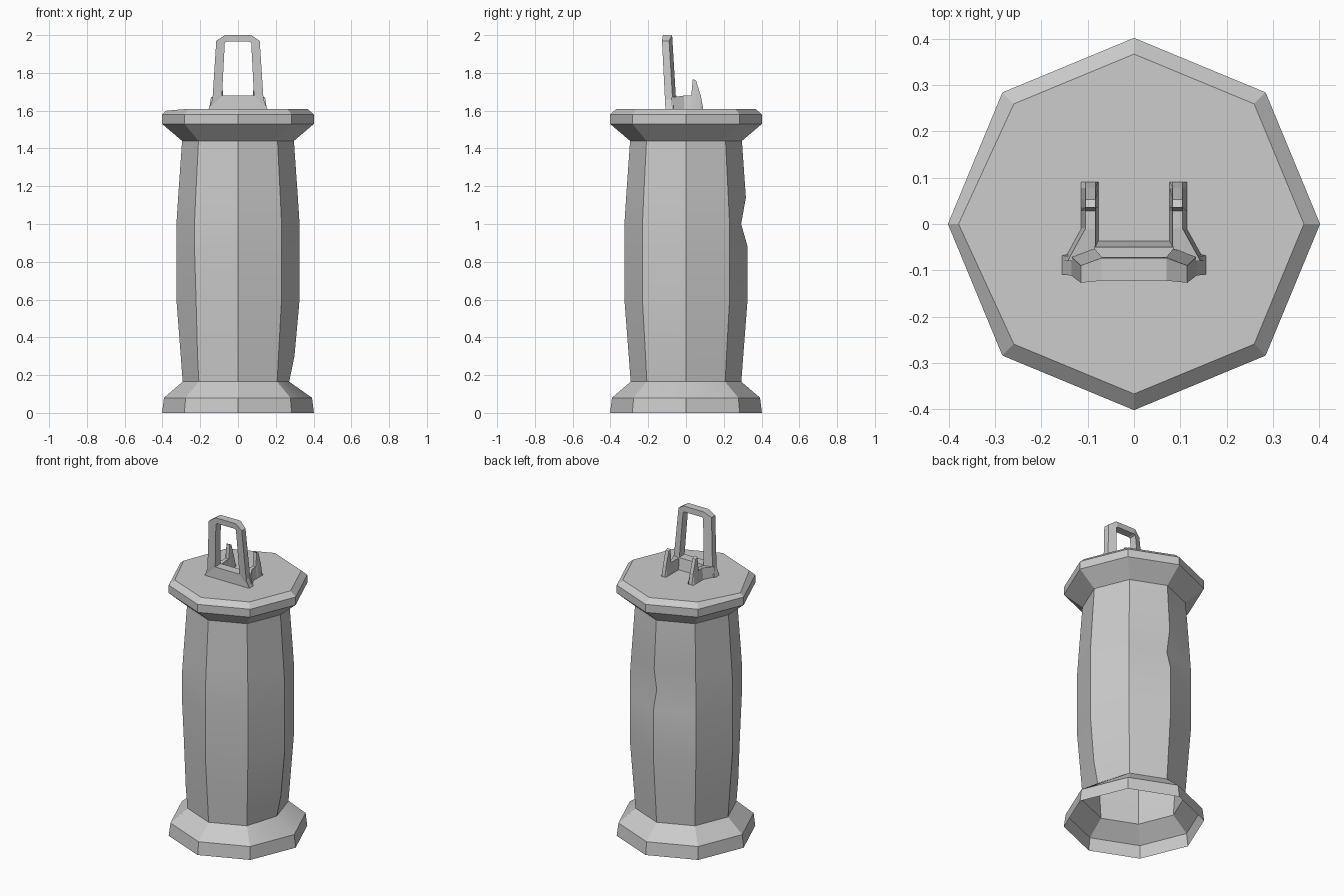
import bpy, bmesh, math

if "Cube" in bpy.data.objects:
    bpy.data.objects.remove(bpy.data.objects["Cube"])


def finish(bm, name, angle):
    bmesh.ops.recalc_face_normals(bm, faces=bm.faces)
    mesh = bpy.data.meshes.new(name)
    bm.to_mesh(mesh)
    bm.free()
    ob = bpy.data.objects.new(name, mesh)
    bpy.context.collection.objects.link(ob)
    bpy.ops.object.select_all(action='DESELECT')
    ob.select_set(True)
    bpy.context.view_layer.objects.active = ob
    if angle:
        bpy.ops.object.shade_smooth_by_angle(angle=math.radians(angle))
    return ob


def loft(bm, rings, close=False):
    """Skin closed loops of points in sequence."""
    loops = [[bm.verts.new(p) for p in ring] for ring in rings]
    pairs = list(zip(loops, loops[1:]))
    if close:
        pairs.append((loops[-1], loops[0]))
    for a, b in pairs:
        for i in range(len(a)):
            j = (i + 1) % len(a)
            bm.faces.new((a[i], a[j], b[j], b[i]))
    return loops


# Body: octagonal shell, open underneath, with flared foot and flat lid
profile = [(0.402, 0), (0.392, 0.08), (0.293, 0.165), (0.303, 0.30), (0.326, 0.60),
           (0.326, 0.88), (0.326, 1.0), (0.317, 1.14), (0.296, 1.44),
           (0.402, 1.53), (0.402, 1.58), (0.367, 1.61)]
# Dents: (profile level, corner) -> inward push
dents = {(6, 2): 0.034, (2, 0): 0.022, (3, 0): 0.004, (4, 5): 0.012,
         (11, 4): -0.012}

bm = bmesh.new()
rings = []
for level, (r, z) in enumerate(profile):
    ring = []
    for k in range(8):
        a = k * math.pi / 4
        rr = r - dents.get((level, k), 0)
        zz = z - (0.01 if (level, k) == (11, 4) else 0)
        ring.append((rr * math.cos(a), rr * math.sin(a), zz))
    rings.append(ring)
loops = loft(bm, rings)
bm.faces.new(loops[-1])
finish(bm, "canister_body", 30)

# Rear-leaning sight frame: rectangular-section ring with splayed foot
half_out = [(0.155, 1.61), (0.135, 1.66), (0.115, 1.97), (0.07, 2.0)]
half_in = [(0.085, 1.68), (0.084, 1.69), (0.07, 1.96), (0.06, 1.965)]


def mirrored(half):
    return half + [(-x, z) for x, z in reversed(half)]


def front_y(x, z):
    return -0.103 - 0.05 * (z - 1.61) - (0.006 if abs(x) > 0.1 else 0)


def back_y(x, z):
    return -0.05 - 0.06 * (z - 1.61) - (0.018 if abs(x) > 0.1 else 0)


outer, inner = mirrored(half_out), mirrored(half_in)
bm = bmesh.new()
loft(bm, [[(x, f(x, z), z) for x, z in pts]
          for pts, f in ((outer, front_y), (outer, back_y),
                         (inner, back_y), (inner, front_y))], close=True)
finish(bm, "lid_frame", 0)

# Two prongs reaching back from the frame feet
stations = [(-0.08, 1.67), (-0.01, 1.68), (0.028, 1.68), (0.036, 1.767),
            (0.053, 1.76), (0.078, 1.68), (0.091, 1.613)]
for side, label in ((1, "right"), (-1, "left")):
    bm = bmesh.new()
    sections = []
    for y, top in stations:
        xo = 0.114 + max(0, -0.01 - y) * 0.55
        sections.append([(side * 0.077, y, 1.61), (side * xo, y, 1.61),
                         (side * (xo - 0.009), y, top), (side * 0.083, y, top)])
    ends = loft(bm, sections)
    bm.faces.new(ends[0])
    bm.faces.new(ends[-1])
    finish(bm, f"prong_{label}", 0)

# Low bar joining the prongs behind the frame
bm = bmesh.new()
ends = loft(bm, [[(x, -0.08, 1.61), (x, -0.037, 1.61), (x, -0.05, 1.68), (x, -0.08, 1.68)]
                 for x in (-0.085, 0.085)])
for e in ends:
    bm.faces.new(e)
finish(bm, "cross_bar", 0)
